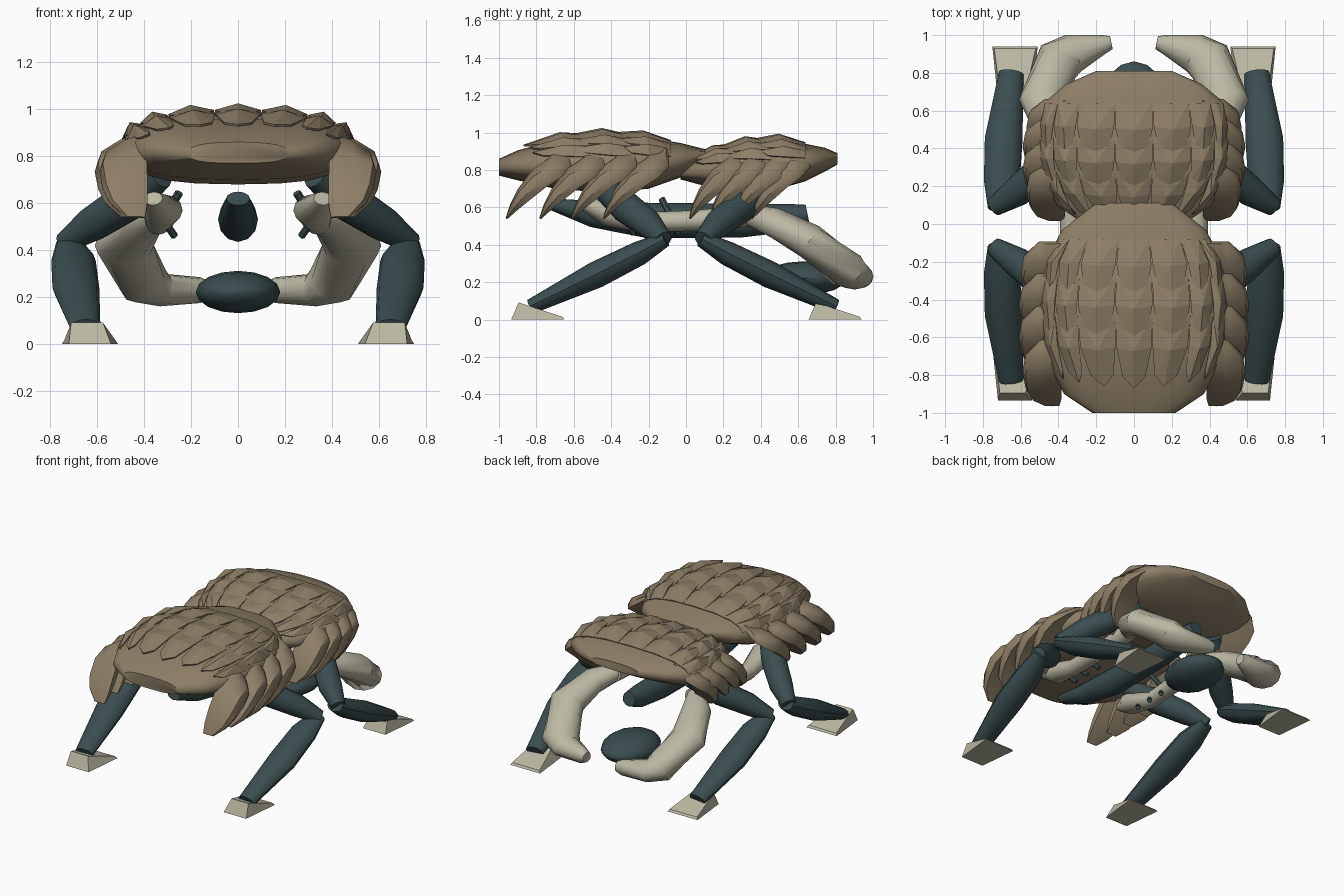
import bpy, bmesh, math
from mathutils import Vector

if "Cube" in bpy.data.objects:
    bpy.data.objects.remove(bpy.data.objects["Cube"])


def material(name, rgb):
    m = bpy.data.materials.new(name)
    m.diffuse_color = (*rgb, 1)
    m.use_nodes = True
    m.node_tree.nodes["Principled BSDF"].inputs["Base Color"].default_value = m.diffuse_color
    return m


BROWN = material("shell_brown", (0.27, 0.21, 0.135))
TEAL = material("dark_teal", (0.043, 0.075, 0.08))
BEIGE = material("pale_beige", (0.50, 0.48, 0.37))


def finish(bm, name, mat, smooth=True, mirror=False):
    bmesh.ops.recalc_face_normals(bm, faces=bm.faces)
    me = bpy.data.meshes.new(name)
    bm.to_mesh(me)
    bm.free()
    me.materials.append(mat)
    ob = bpy.data.objects.new(name, me)
    bpy.context.collection.objects.link(ob)
    if smooth:
        bpy.ops.object.select_all(action='DESELECT')
        ob.select_set(True)
        bpy.context.view_layer.objects.active = ob
        bpy.ops.object.shade_smooth_by_angle(angle=math.radians(40))
    if mirror:
        ob.modifiers.new("mirror", 'MIRROR').use_mirror_merge = False
    return ob


def loft(bm, rings):
    vs = [[bm.verts.new(p) for p in r] for r in rings]
    n = len(vs[0])
    for a, b in zip(vs, vs[1:]):
        for i in range(n):
            j = (i + 1) % n
            bm.faces.new((a[i], a[j], b[j], b[i]))
    bm.faces.new(vs[0])
    bm.faces.new(vs[-1])


def tube(bm, stations, sides=12):
    """Loft of ellipses; a station is (x, y, z, horizontal radius, vertical radius)."""
    pts = [Vector(s[:3]) for s in stations]
    rings = []
    for i, s in enumerate(stations):
        t = Vector()
        if i > 0:
            t += (pts[i] - pts[i - 1]).normalized()
        if i < len(pts) - 1:
            t += (pts[i + 1] - pts[i]).normalized()
        t.normalize()
        side = t.cross(Vector((0, 0, 1))).normalized()
        up = side.cross(t)
        rings.append([pts[i] + side * s[3] * math.cos(a) + up * s[4] * math.sin(a)
                      for a in (2 * math.pi * k / sides for k in range(sides))])
    loft(bm, rings)


def limb(name, stations, mat, mirror=True, sides=12):
    bm = bmesh.new()
    tube(bm, stations, sides)
    return finish(bm, name, mat, True, mirror)


# Shell profiles along y: (y, half width, top z, bottom z)
FRONT = [(-1.0, .22, .86, .77), (-.9, .37, .905, .745), (-.7, .47, .96, .70), (-.45, .50, .985, .68),
         (-.2, .47, .97, .70), (-.03, .38, .945, .76), (.11, .20, .91, .86)]
REAR = [(-.03, .22, .82, .75), (.1, .41, .88, .715), (.3, .50, .94, .69), (.5, .51, .955, .70),
        (.64, .48, .94, .74), (.74, .36, .92, .79), (.81, .20, .89, .83)]
PX, PZ = 0.76, 0.85


def section(prof, y):
    y = min(max(y, prof[0][0]), prof[-1][0])
    for a, b in zip(prof, prof[1:]):
        if y <= b[0]:
            f = (y - a[0]) / (b[0] - a[0])
            w, zt, zb = (a[k] + (b[k] - a[k]) * f for k in (1, 2, 3))
            return w, zt, zb, zb + (zt - zb) * .45


def on_shell(prof, u, y, lift):
    """Point on the shell top at width fraction u."""
    w, zt, zb, zr = section(prof, y)
    t = min(abs(u), .985)
    z = zr + (zt - zr) * (1 - t ** (2 / PX)) ** (PZ / 2)
    return Vector((u * w * (1 + lift * .5), y, z + lift))


def shell(name, prof):
    bm = bmesh.new()
    rings = []
    for y, w, zt, zb in prof:
        zr = zb + (zt - zb) * .45
        ring = []
        for k in range(24):
            c, s = math.cos(k * math.pi / 12), math.sin(k * math.pi / 12)
            h = zt - zr if s > 0 else zr - zb
            ring.append((math.copysign(abs(c) ** PX * w, c), y,
                         zr + math.copysign(abs(s) ** PZ * h, s)))
        rings.append(ring)
    loft(bm, rings)
    finish(bm, name, BROWN)


def scales(name, prof, rows):
    """Rows of broad ridged scales pointing to the front; a row is (tip y, back y)."""
    bm = bmesh.new()
    columns = [(0, .2), (.4, .2), (.72, .12), (.91, .07)]
    columns += [(-u, d) for u, d in columns[1:]]
    for tip, back in rows:
        for u, d in columns:
            y0 = tip + abs(u) ** 2 * .06
            length = back - y0
            P = lambda k, f, l: bm.verts.new(on_shell(prof, u + k * d, y0 + f * length, l))
            bl, bc, br = P(-1, 1, .004), P(0, 1, .008), P(1, 1, .004)
            ml, mc, mr = P(-.97, .55, .014), P(0, .5, .040), P(.97, .55, .014)
            nl, nr, t = P(-.72, .16, .014), P(.72, .16, .014), P(0, 0, .022)
            for f in ((bl, bc, mc), (bl, mc, ml), (bc, br, mc), (br, mr, mc),
                      (ml, mc, nl), (mc, mr, nr), (nl, mc, t), (mc, nr, t)):
                bm.faces.new(f)
    ob = finish(bm, name, BROWN, False)
    ob.modifiers.new("thickness", 'SOLIDIFY').thickness = .01


def fins(name, roots, length):
    """Broad curved blades hanging from the shell rim, each tapering to a point."""
    bm = bmesh.new()
    # fraction of length forward, x offset, z, half width, half thickness
    path = [(-.22, -.04, .865, .06, .02), (.05, 0, .83, .095, .048), (.36, .01, .765, .10, .055),
            (.66, .0, .67, .095, .045), (.85, -.015, .60, .08, .028), (1.0, -.045, .54, .04, .006)]
    for y, x in roots:
        rings = []
        for i, (f, dx, z, w, h) in enumerate(path):
            a, b = path[max(i - 1, 0)], path[min(i + 1, len(path) - 1)]
            t = Vector((0, -(b[0] - a[0]) * length, b[2] - a[2])).normalized()
            n = Vector((0, t.z, -t.y))
            c = Vector((x + dx, y - f * length, z))
            tilt = .55 * max(0, 1 - f * 1.2)
            rings.append([c + Vector((k * w, 0, -k * w * tilt)) + n * h * s for k, s in
                          ((-1, -.5), (0, -.8), (.85, -.8), (1, 0), (.85, .8), (0, 1), (-1, .5))])
        loft(bm, rings)
    finish(bm, name, BROWN, True, True)


shell("front_shell", FRONT)
shell("rear_shell", REAR)
scales("front_scales", FRONT, [(-.87, -.48), (-.63, -.27), (-.38, -.08)])
scales("rear_scales", REAR, [(.0, .28), (.17, .46), (.35, .64)])
fins("front_fins", [(-.68, .48), (-.50, .50), (-.33, .50), (-.16, .49)], .28)
fins("rear_fins", [(.27, .46), (.38, .48), (.50, .48), (.60, .46)], .25)

# Legs, the rear pair reflecting the front one
for label, s in (("front", 1), ("rear", -1)):
    Y = lambda y: y if s > 0 else -y - .03
    limb(label + "_upper_leg", [(.33, Y(-.46), .72, .06, .06), (.48, Y(-.32), .60, .085, .085),
                                (.62, Y(-.2), .51, .08, .075), (.74, Y(-.12), .43, .05, .045)], TEAL)
    limb(label + "_lower_leg", [(.72, Y(-.11), .43, .055, .04), (.70, Y(-.25), .355, .095, .065),
                                (.69, Y(-.48), .24, .10, .072), (.65, Y(-.83), .07, .065, .04)], TEAL)

# Wedge feet
for label, y in (("front", -.935), ("rear", .655)):
    bm = bmesh.new()
    base = [(.54, y, 0), (.72, y, 0), (.75, y + .285, 0), (.51, y + .285, 0)]
    top = [(.575, y + .04, .092), (.71, y + .04, .092), (.74, y + .275, .015), (.52, y + .275, .015)]
    loft(bm, [base, top])
    finish(bm, label + "_foot", BEIGE, False, True)

# Slender body under the shells and the round held pod
limb("body", [(0, -.73, .62, .05, .03), (0, -.5, .565, .072, .07), (0, -.2, .53, .085, .095),
              (0, .3, .53, .085, .09), (0, .55, .545, .075, .075), (0, .65, .565, .05, .05)], TEAL, False)
limb("pod", [(0, .63 - .23 * math.cos(a), .222, max(.18 * math.sin(a), .004), max(.09 * math.sin(a), .003))
             for a in (math.pi * k / 8 for k in range(9))], TEAL, False, 16)

# Large rear claws curling around the pod
limb("rear_claw", [(.32, .34, .56, .06, .06), (.41, .47, .52, .10, .08), (.485, .66, .42, .125, .095),
                   (.40, .86, .265, .125, .10), (.32, .905, .23, .105, .07),
                   (.16, .952, .23, .05, .055), (.12, .96, .23, .035, .035)], BEIGE)

# Small inner arms with thin teal fingers
limb("inner_arm", [(.36, -.56, .62, .04, .03), (.32, -.42, .57, .085, .07), (.34, -.22, .52, .055, .055),
                   (.33, .05, .53, .06, .055), (.32, .38, .56, .065, .06)], BEIGE)
bm = bmesh.new()
for y in (-.36, -.24, -.12):
    tube(bm, [(.27, y + .08, .46, .016, .016), (.34, y, .56, .016, .016)], 6)
tube(bm, [(.25, -.13, .645, .018, .018), (.34, -.05, .50, .018, .018)], 6)
finish(bm, "fingers", TEAL, True, True)
